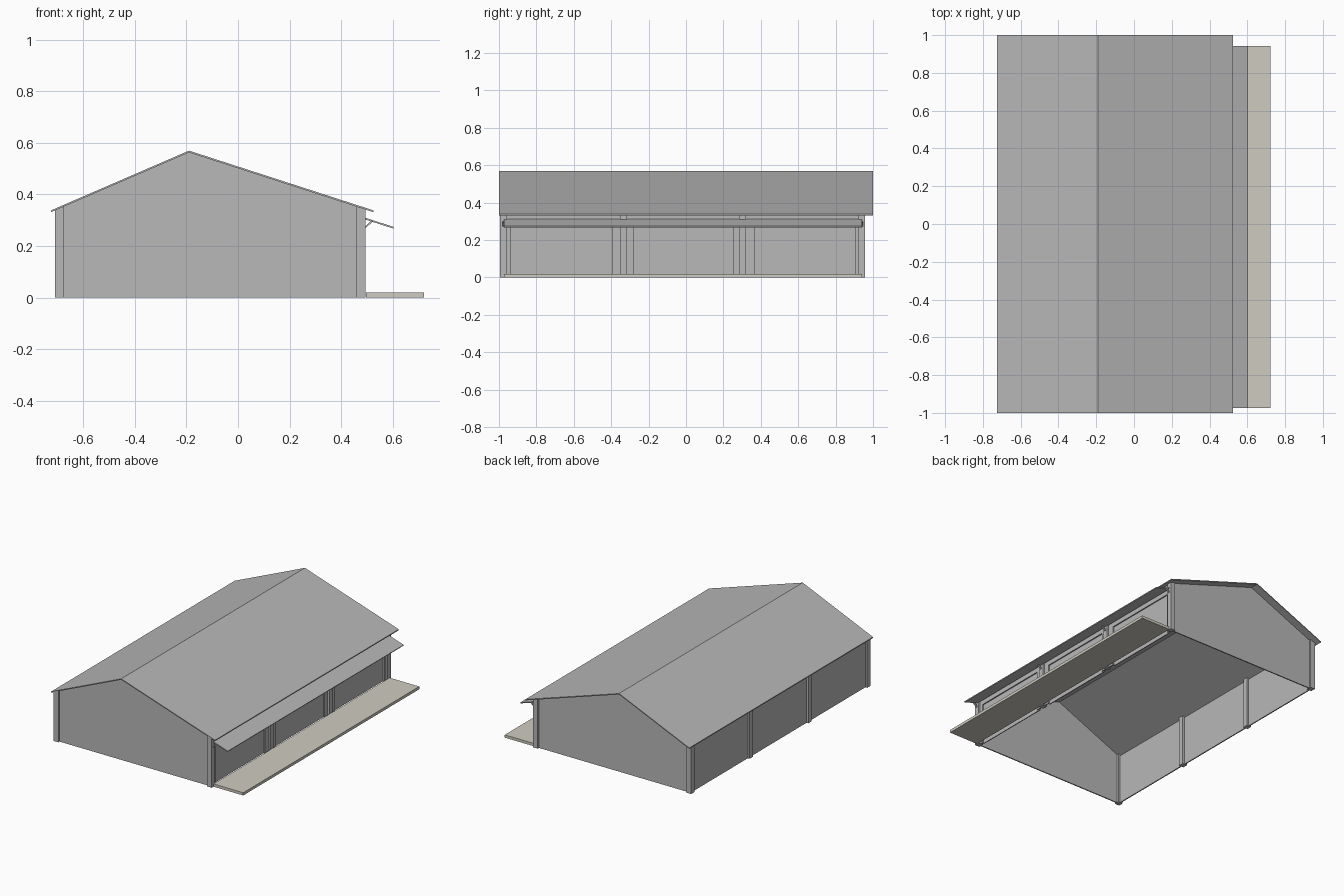
import bpy
import bmesh

cube = bpy.data.objects.get("Cube")
if cube:
    bpy.data.objects.remove(cube, do_unlink=True)


def make_material(name, rgb):
    mat = bpy.data.materials.new(name)
    mat.use_nodes = True
    mat.diffuse_color = (*rgb, 1)
    mat.node_tree.nodes["Principled BSDF"].inputs["Base Color"].default_value = (*rgb, 1)
    return mat


GREY = make_material("plain grey", (0.48, 0.48, 0.48))
STONE = make_material("warm concrete", (0.62, 0.60, 0.53))


def extrude_profile(name, points, y0, y1, mat=GREY):
    """Extrude a closed (x, z) profile from y0 to y1."""
    bm = bmesh.new()
    face = bm.faces.new([bm.verts.new((x, y0, z)) for x, z in points])
    ext = bmesh.ops.extrude_face_region(bm, geom=[face])
    moved = [g for g in ext["geom"] if isinstance(g, bmesh.types.BMVert)]
    bmesh.ops.translate(bm, verts=moved, vec=(0, y1 - y0, 0))
    bmesh.ops.recalc_face_normals(bm, faces=bm.faces)
    mesh = bpy.data.meshes.new(name)
    bm.to_mesh(mesh)
    bm.free()
    mesh.materials.append(mat)
    obj = bpy.data.objects.new(name, mesh)
    bpy.context.collection.objects.link(obj)
    return obj


def box(name, x0, x1, y0, y1, z0, z1, mat=GREY):
    return extrude_profile(name, [(x0, z0), (x1, z0), (x1, z1), (x0, z1)], y0, y1, mat)


# Main dimensions
LEFT, RIGHT = -0.692, 0.478           # wall centre lines
ROWS = (-0.976, -0.336, 0.304, 0.94)  # column rows along the length
HALF = 0.0175                         # half column width
WALL = 0.004                          # half wall thickness
RIDGE_X, RIDGE_Z = -0.19, 0.57
EAVE_L, EAVE_R, EAVE_Z = -0.725, 0.525, 0.335
SHEET = 0.007                         # roof thickness


def roof_under(x):
    """Height of the roof underside at x."""
    end = EAVE_L if x < RIDGE_X else EAVE_R
    t = (x - RIDGE_X) / (end - RIDGE_X)
    return RIDGE_Z - SHEET + t * (EAVE_Z - RIDGE_Z + SHEET / 2)


# Roof sheet with an off-centre ridge
slopes = [(EAVE_L, EAVE_Z + SHEET / 2), (RIDGE_X, RIDGE_Z), (EAVE_R, EAVE_Z + SHEET / 2)]
extrude_profile("roof", slopes + [(x, z - SHEET) for x, z in reversed(slopes)], -1, 1)

# Gable end walls
for name, y in (("front_gable", ROWS[0]), ("back_gable", ROWS[-1])):
    extrude_profile(name, [(LEFT, 0), (RIGHT, 0), (RIGHT, roof_under(RIGHT)),
                           (RIDGE_X, roof_under(RIDGE_X)), (LEFT, roof_under(LEFT))],
                    y - WALL, y + WALL)

# Columns down both long sides, cut to the roof slope
for side, cx in (("left", LEFT), ("right", RIGHT)):
    a, b = cx - HALF, cx + HALF
    for i, y in enumerate(ROWS):
        extrude_profile(f"{side}_column_{i + 1}",
                        [(a, 0), (b, 0), (b, roof_under(b)), (a, roof_under(a))],
                        y - HALF, y + HALF)

# Closed long wall
box("closed_side_wall", LEFT - WALL, LEFT + WALL, ROWS[0], ROWS[-1], 0, roof_under(LEFT - WALL))

# Open side: three framed bays with recessed panels
OPENINGS = ((-0.936, -0.393), (-0.28, 0.254), (0.366, 0.904))
HEAD = 0.28
for i, (y0, y1) in enumerate(OPENINGS):
    start, end = ROWS[i], ROWS[i + 1]
    x0, x1 = RIGHT - WALL, RIGHT + WALL
    top = roof_under(x1)
    box(f"bay_{i + 1}_jamb_front", x0, x1, start, y0, 0, top)
    box(f"bay_{i + 1}_jamb_back", x0, x1, y1, end, 0, top)
    box(f"bay_{i + 1}_lintel", x0, x1, y0, y1, HEAD, top)
    box(f"bay_{i + 1}_panel", x0 - 0.012, x0 - 0.006, y0 - 0.01, y1 + 0.01, 0, HEAD + 0.01)

# Sloping canopy and its struts
CANOPY = (ROWS[0] + 0.002, ROWS[-1] + 0.002)
extrude_profile("canopy", [(0.49, 0.311), (0.604, 0.274), (0.602, 0.268), (0.49, 0.304)], *CANOPY)
for i, y in enumerate(ROWS):
    extrude_profile(f"canopy_strut_{i + 1}",
                    [(0.49, 0.272), (0.497, 0.272), (0.524, 0.296), (0.516, 0.299)],
                    y - 0.006, y + 0.006)

# Loading platform
box("platform", 0.496, 0.722, *CANOPY, 0, 0.019, STONE)
